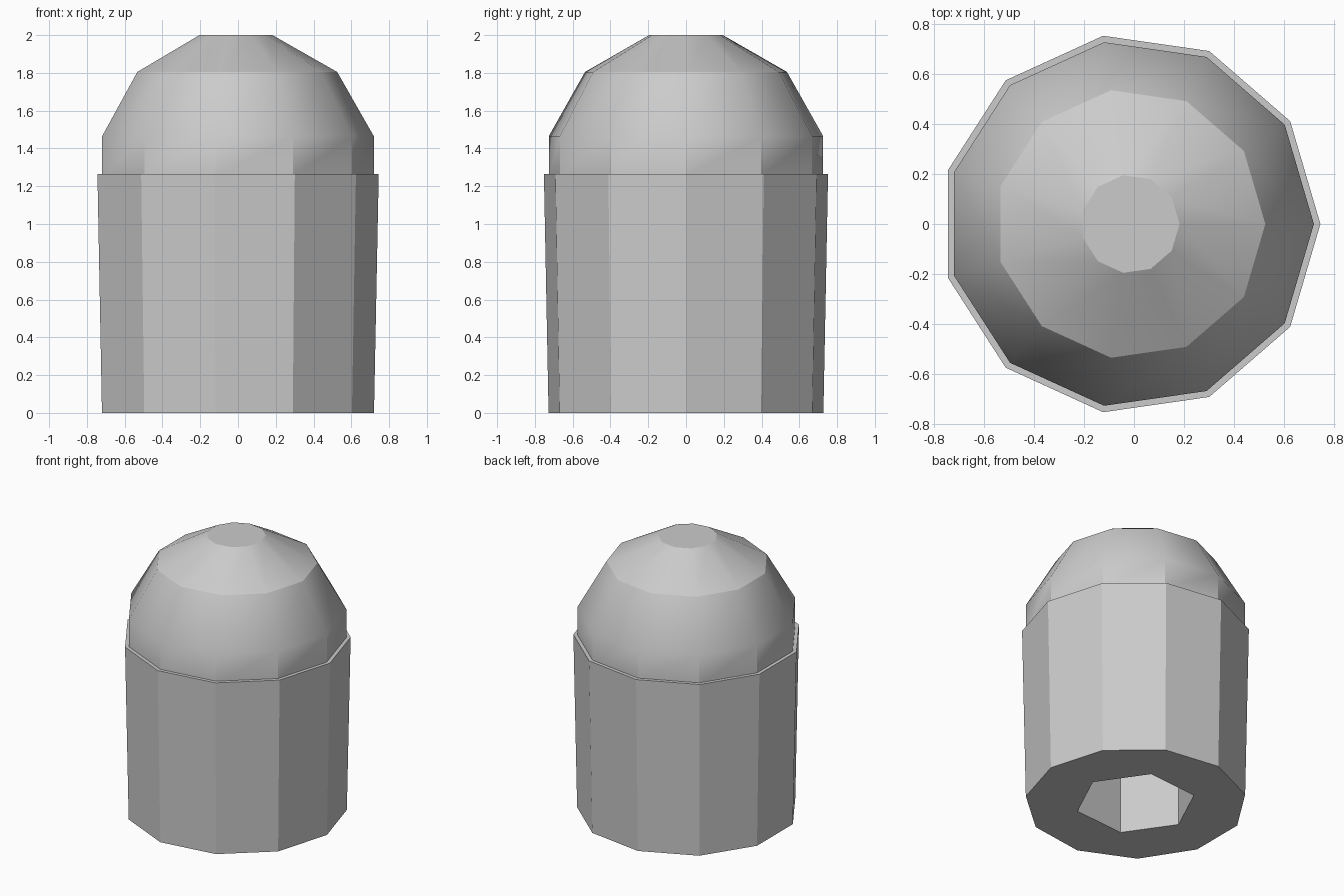
import bpy, bmesh
from math import cos, sin, tau, radians

default = bpy.data.objects.get("Cube")
if default:
    bpy.data.objects.remove(default, do_unlink=True)

SIDES = 11
CENTRE_X = -0.015

grey = bpy.data.materials.new("light grey")
grey.use_nodes = True
COLOUR = (0.6, 0.6, 0.6, 1)
grey.diffuse_color = COLOUR
grey.node_tree.nodes["Principled BSDF"].inputs["Base Color"].default_value = COLOUR


def lathe(name, profile, sides, turn=0.0):
    """Closed solid from (radius, height) rings, listed bottom to top."""
    bm = bmesh.new()
    rings = []
    for r, z in profile:
        rings.append([bm.verts.new((CENTRE_X + r * cos(turn + tau * i / sides),
                                    r * sin(turn + tau * i / sides), z))
                      for i in range(sides)])
    for low, high in zip(rings, rings[1:]):
        for i in range(sides):
            j = (i + 1) % sides
            bm.faces.new((low[i], low[j], high[j], high[i]))
    bm.faces.new(rings[0][::-1])
    bm.faces.new(rings[-1])
    mesh = bpy.data.meshes.new(name)
    bm.to_mesh(mesh)
    bm.free()
    mesh.materials.append(grey)
    obj = bpy.data.objects.new(name, mesh)
    bpy.context.collection.objects.link(obj)
    return obj


# Slightly flared body with a hexagonal socket cut into its base
body = lathe("body", [(0.735, 0), (0.76, 1.265)], SIDES)
socket = lathe("socket_cutter", [(0.40, -0.1), (0.40, 0.8)], 6, radians(4.7))
cut = body.modifiers.new("socket", "BOOLEAN")
cut.operation = "DIFFERENCE"
cut.solver = "EXACT"
cut.object = socket
bpy.context.view_layer.objects.active = body
body.select_set(True)
bpy.ops.object.modifier_apply(modifier=cut.name)
bpy.data.objects.remove(socket, do_unlink=True)

# Domed cap seated on the body, leaving a narrow ledge
dome = lathe("dome", [(0.734, 1.25), (0.734, 1.465), (0.54, 1.805), (0.197, 2.0)], SIDES)
bpy.ops.object.select_all(action="DESELECT")
dome.select_set(True)
bpy.context.view_layer.objects.active = dome
bpy.ops.object.shade_smooth_by_angle(angle=radians(30))
